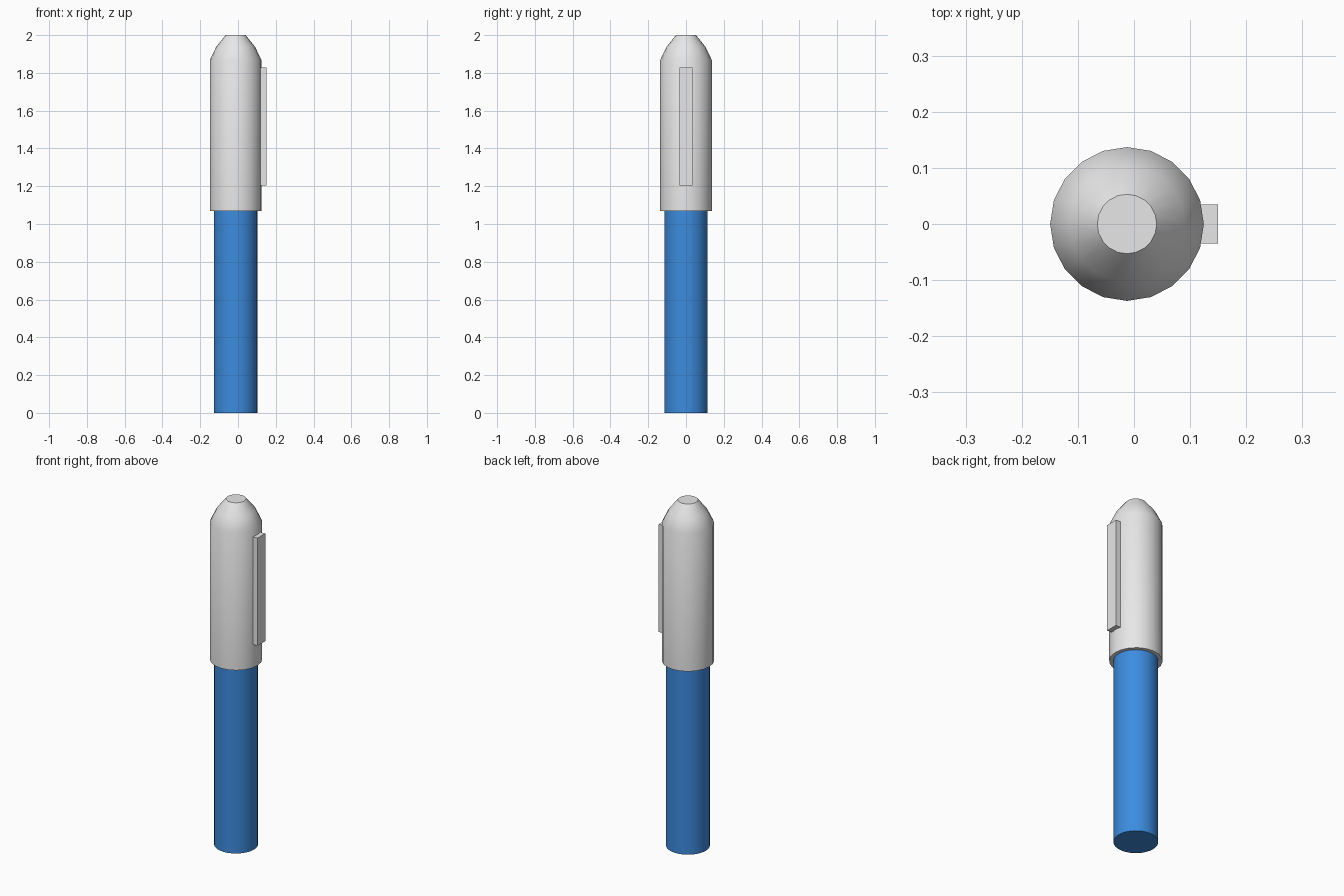
import bpy, bmesh, math

if "Cube" in bpy.data.objects:
    bpy.data.objects.remove(bpy.data.objects["Cube"])

CX = -0.0125  # pen axis; the clip sticks out on +x


def material(name, rgb):
    m = bpy.data.materials.new(name)
    m.diffuse_color = (*rgb, 1)
    m.use_nodes = True
    m.node_tree.nodes["Principled BSDF"].inputs["Base Color"].default_value = m.diffuse_color
    return m


grey = material("light grey", (0.8, 0.8, 0.8))
blue = material("blue", (0.046, 0.263, 0.738))


def add_object(name, bm, mat, smooth=None):
    bmesh.ops.recalc_face_normals(bm, faces=bm.faces)
    me = bpy.data.meshes.new(name)
    bm.to_mesh(me)
    bm.free()
    me.materials.append(mat)
    ob = bpy.data.objects.new(name, me)
    bpy.context.collection.objects.link(ob)
    if smooth:
        bpy.ops.object.select_all(action='DESELECT')
        ob.select_set(True)
        bpy.context.view_layer.objects.active = ob
        bpy.ops.object.shade_smooth_by_angle(angle=math.radians(smooth))
    return ob


def lathe(name, profile, sides, mat):
    """Closed turned solid from (radius, height) pairs."""
    bm = bmesh.new()
    rings = [[bm.verts.new((CX + r * math.cos(2 * math.pi * i / sides),
                            r * math.sin(2 * math.pi * i / sides), z))
              for i in range(sides)] for r, z in profile]
    for a, b in zip(rings, rings[1:]):
        for i in range(sides):
            j = (i + 1) % sides
            bm.faces.new((a[i], a[j], b[j], b[i]))
    bm.faces.new(rings[0])
    bm.faces.new(rings[-1])
    return add_object(name, bm, mat, 35)


# Barrel, ending just inside the cap
lathe("barrel", [(0.115, 0), (0.115, 1.10)], 32, blue)

# Cap with a rounded shoulder and flat tip
lathe("cap", [(0.137, 1.07), (0.137, 1.868), (0.103, 1.938), (0.053, 2.0)], 20, grey)

# Pocket clip
bm = bmesh.new()
bmesh.ops.create_cube(bm, size=1)
x0, x1, z0, z1 = 0.10, 0.15, 1.205, 1.828
bmesh.ops.scale(bm, vec=(x1 - x0, 0.07, z1 - z0), verts=bm.verts)
bmesh.ops.translate(bm, vec=((x0 + x1) / 2, 0, (z0 + z1) / 2), verts=bm.verts)
add_object("clip", bm, grey)
